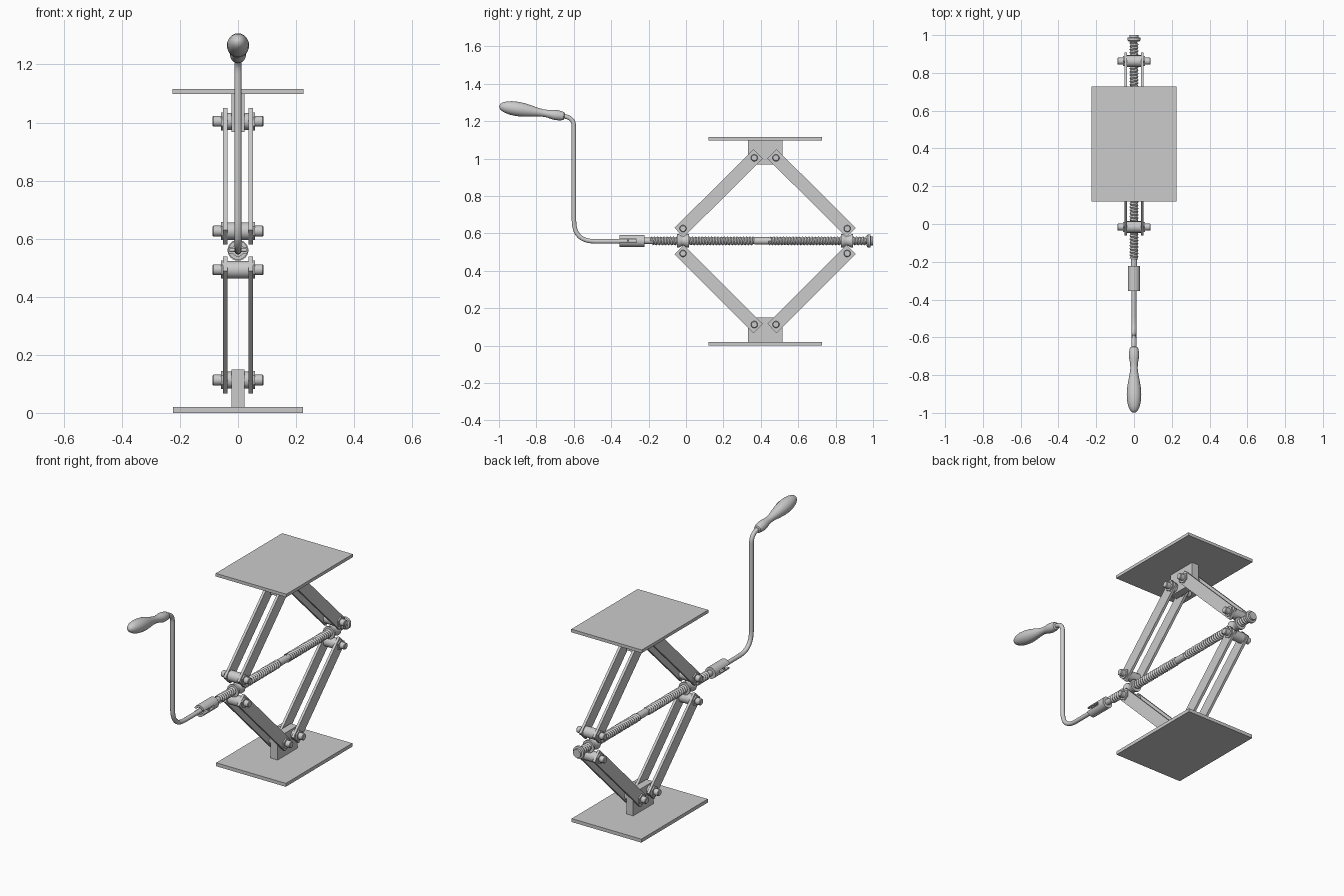
import bpy, bmesh, math
from mathutils import Vector, Matrix

if "Cube" in bpy.data.objects:
    bpy.data.objects.remove(bpy.data.objects["Cube"])

CY, SZ = 0.423, 0.56          # jack centre line and screw height


def make(name, bm, smooth=True):
    bmesh.ops.recalc_face_normals(bm, faces=bm.faces[:])
    me = bpy.data.meshes.new(name)
    bm.to_mesh(me)
    bm.free()
    ob = bpy.data.objects.new(name, me)
    bpy.context.collection.objects.link(ob)
    if smooth:
        bpy.ops.object.select_all(action='DESELECT')
        ob.select_set(True)
        bpy.context.view_layer.objects.active = ob
        bpy.ops.object.shade_smooth_by_angle(angle=math.radians(35))
    return ob


def box(name, lo, hi, rot=0.0):
    lo, hi = Vector(lo), Vector(hi)
    size = hi - lo
    bm = bmesh.new()
    bmesh.ops.create_cube(bm, size=1, matrix=Matrix.Translation((lo + hi) / 2)
                          @ Matrix.Rotation(rot, 4, 'X')
                          @ Matrix.Diagonal((*size, 1)))
    return make(name, bm, False)


def lathe(name, profile, origin, axis, n=24):
    """Spin (distance, radius) points around an axis."""
    q = Vector((0, 0, 1)).rotation_difference(Vector(axis).normalized())
    bm = bmesh.new()
    rings = []
    for d, r in profile:
        rings.append([bm.verts.new(Vector(origin) + q @ Vector(
            (r * math.cos(2 * math.pi * i / n), r * math.sin(2 * math.pi * i / n), d)))
            for i in range(n)])
    for a, b in zip(rings, rings[1:]):
        for i in range(n):
            j = (i + 1) % n
            bm.faces.new((a[i], a[j], b[j], b[i]))
    bm.faces.new(rings[0])
    bm.faces.new(rings[-1])
    return make(name, bm)


def thread(name, y0, y1, hand, p=0.017, ri=0.018, ro=0.024, n=20):
    """Helical V thread, wound left or right."""
    bm = bmesh.new()
    count = int((y1 - y0 - p / 2) / p * n)
    crest, root = [], []
    for j in range(count):
        a, y = hand * 2 * math.pi * j / n, y0 + p * j / n
        for row, r, dy in ((crest, ro, 0), (root, ri, p / 2)):
            row.append(bm.verts.new((r * math.cos(a), y + dy, SZ + r * math.sin(a))))
    for j in range(count - 1):
        bm.faces.new((crest[j], crest[j + 1], root[j + 1], root[j]))
        if j + n + 1 < count:
            bm.faces.new((root[j], root[j + 1], crest[j + n + 1], crest[j + n]))
    return make(name, bm)


# base and lifting platform with their pivot blocks
box("base_plate", (-.223, CY - .304, 0), (.223, CY + .304, .02))
box("base_block", (-.022, CY - .092, .02), (.022, CY + .092, .15))
box("top_plate", (-.226, CY - .304, 1.098), (.226, CY + .304, 1.116))
box("top_block", (-.022, CY - .092, .968), (.022, CY + .092, 1.098))


# bolt with collars through one pivot
def pivot(name, y, z, inner):
    lathe(name + "_bolt", [(-.088, .015), (-.085, .0185), (.085, .0185), (.088, .015)],
          (0, y, z), (1, 0, 0))
    for s in (-1, 1):
        lathe(name + "_nut", [(.051, .031), (.059, .031)], (0, y, z), (s, 0, 0), 6)
        if inner:
            lathe(name + "_spacer", [(.022, .029), (.036, .029)], (0, y, z), (s, 0, 0))
    if not inner:
        lathe(name + "_sleeve", [(-.036, .030), (.036, .030)], (0, y, z), (1, 0, 0))


# four pairs of lifting arms, front/back and lower/upper
for sy, side in ((-1, "front"), (1, "back")):
    for zi, zo, level in ((.493, .113, "lower"), (.626, 1.004, "upper")):
        inner = Vector((0, CY + sy * .058, zo))
        outer = Vector((0, CY + sy * .439, zi))
        pivot(f"{side}_{level}_plate_pivot", inner.y, inner.z, True)
        pivot(f"{side}_{level}_screw_pivot", outer.y, outer.z, False)
        d = outer - inner
        mid, half = (inner + outer) / 2, d.length / 2 + .030
        for sx in (-1, 1):
            c = mid + Vector((sx * .0435, 0, 0))
            h = Vector((.0075, half, .035))
            box(f"{side}_{level}_arm", c - h, c + h, math.atan2(d.z, d.y))
    # waisted nut that rides on the screw
    lathe(side + "_screw_nut", [(-.032, .036), (-.022, .036), (-.006, .027),
                                (.006, .027), (.022, .036), (.032, .036)],
          (0, CY + sy * .439, SZ), (0, 1, 0))

# screw: core, opposed threads, plain middle, end cap
lathe("screw_core", [(-.27, .017), (.98, .017)], (0, 0, SZ), (0, 1, 0))
lathe("screw_middle", [(.365, .020), (.445, .020)], (0, 0, SZ), (0, 1, 0))
thread("front_thread", -.19, .372, 1)
thread("back_thread", .44, .975, -1)
lathe("screw_end_cap", [(.965, .026), (.972, .035), (.986, .035), (.988, .024), (1.0, .024)],
      (0, 0, SZ), (0, 1, 0))

# hollow socket, slotted at the crank end
socket = lathe("crank_socket", [(-.27, .02), (-.355, .02), (-.355, .033), (-.222, .033),
                                (-.222, .015)], (0, 0, SZ), (0, 1, 0))
cutter = box("slot_cutter", (-.06, -.37, SZ - .009), (.06, -.265, SZ + .009))
cutter.hide_render = True
cutter.hide_viewport = True
mod = socket.modifiers.new("slot", 'BOOLEAN')
mod.operation, mod.object, mod.solver = 'DIFFERENCE', cutter, 'EXACT'
lathe("socket_pin", [(-.030, .006), (.030, .006)], (0, -.31, SZ), (1, 0, 0), 12)


# bent crank rod: straight runs joined by rounded corners
def rounded(points, radii, steps=8):
    out = [points[0]]
    for a, b, c, r in zip(points, points[1:], points[2:], radii):
        p, q = b + (a - b).normalized() * r, b + (c - b).normalized() * r
        for k in range(steps + 1):
            t = k / steps
            out.append(p * (1 - t) ** 2 + b * 2 * t * (1 - t) + q * t * t)
    return out + [points[-1]]


path = rounded([Vector(v) for v in ((0, -.27, SZ - .002), (0, -.599, SZ - .002),
                                    (0, -.599, 1.218), (0, -.70, 1.234))], (.11, .05))
curve = bpy.data.curves.new("crank_rod", 'CURVE')
curve.dimensions = '3D'
curve.bevel_depth, curve.bevel_resolution, curve.use_fill_caps = .0125, 3, True
spline = curve.splines.new('POLY')
spline.points.add(len(path) - 1)
for pt, co in zip(spline.points, path):
    pt.co = (*co, 1)
spline.use_smooth = True
bpy.context.collection.objects.link(bpy.data.objects.new("crank_rod", curve))

# turned grip
lathe("crank_grip", [(0, .014), (.004, .021), (.02, .025), (.045, .0275), (.065, .0255),
                     (.09, .0205), (.115, .0195), (.145, .023), (.18, .030), (.22, .0365),
                     (.255, .0385), (.29, .0365), (.32, .030), (.34, .021), (.35, .011),
                     (.353, .002)],
      (0, -.65, 1.226), (0, -.35, .055), 28)
